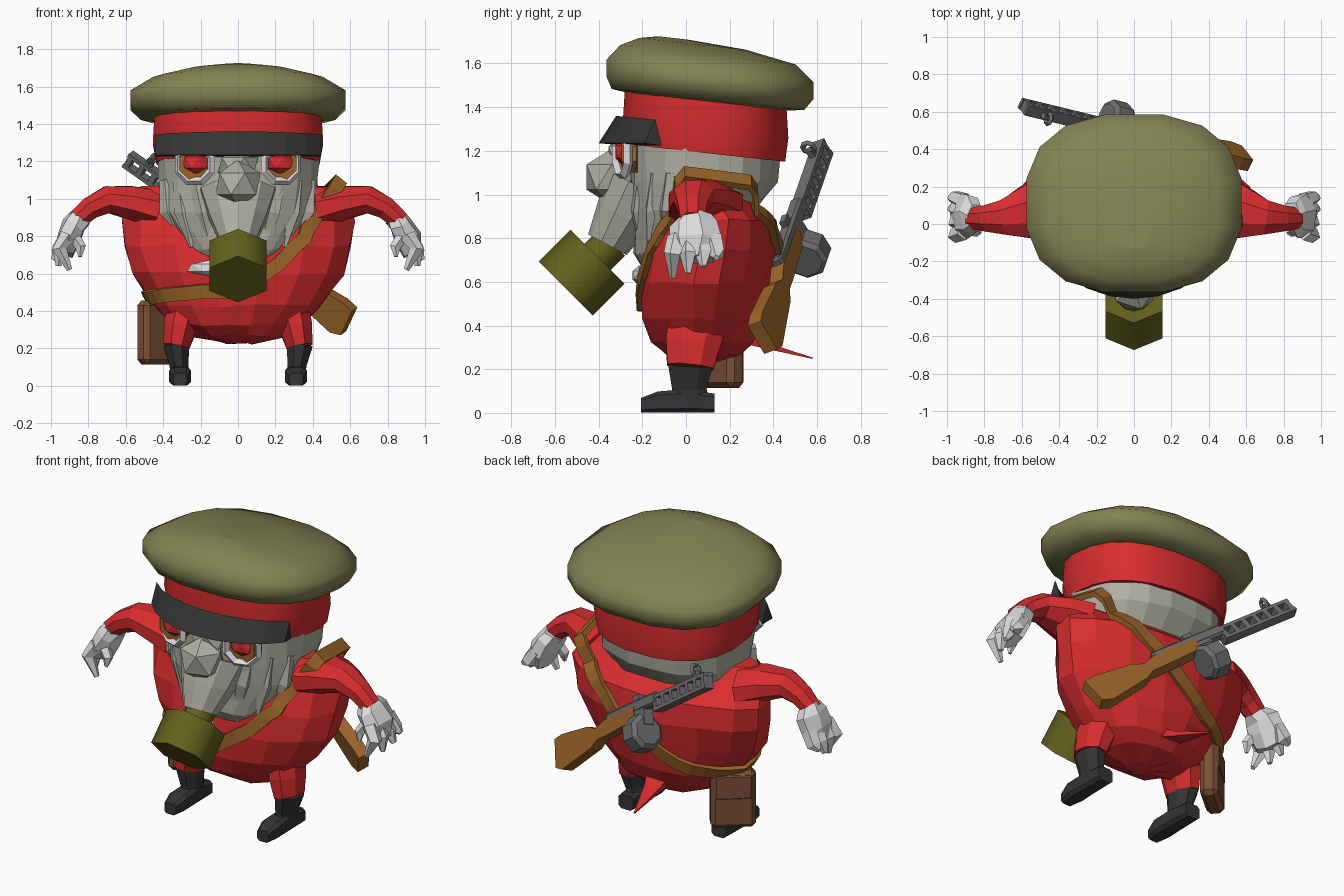
import bpy, bmesh, math, random
from mathutils import Vector, Matrix
from mathutils.bvhtree import BVHTree

random.seed(4)
if "Cube" in bpy.data.objects:
    bpy.data.objects.remove(bpy.data.objects["Cube"])


def material(name, r, g, b):
    m = bpy.data.materials.new(name)
    m.use_nodes = True
    m.diffuse_color = (r, g, b, 1)
    m.node_tree.nodes["Principled BSDF"].inputs["Base Color"].default_value = (r, g, b, 1)
    return m


RED = material("red_cloth", .68, .026, .028)
GREY = material("pale_mask", .43, .43, .37)
BERET = material("beret_green", .225, .225, .088)
OLIVE = material("filter_olive", .125, .12, .012)
WOOD = material("wood_and_leather", .33, .128, .022)
POUCH = material("pouch_brown", .2, .08, .038)
BLACK = material("black_leather", .035, .035, .035)
METAL = material("gun_metal", .16, .155, .155)
WHITE = material("white_cloth", .72, .72, .72)
Z = Vector((0, 0, 1))


def finish(name, bm, mat, smooth=False, matrix=None):
    bmesh.ops.recalc_face_normals(bm, faces=bm.faces)
    for f in bm.faces:
        f.smooth = smooth and len(f.verts) == 4
    me = bpy.data.meshes.new(name)
    bm.to_mesh(me)
    bm.free()
    me.materials.append(mat)
    ob = bpy.data.objects.new(name, me)
    bpy.context.collection.objects.link(ob)
    if matrix:
        ob.matrix_world = matrix
    return ob


def tube(name, mat, path, n=8, side=(1, 0, 0), axis=None, power=2, smooth=False,
         jitter=0, pleat=0, mirror=1):
    """Skin elliptical rings (x, y, z, half width, half depth) along a path."""
    bm = bmesh.new()
    pts = [Vector((p[0] * mirror, p[1], p[2])) for p in path]
    rings = []
    for i, (c, p) in enumerate(zip(pts, path)):
        t = Vector(axis) if axis else pts[min(i + 1, len(pts) - 1)] - pts[max(i - 1, 0)]
        t.normalize()
        u = Vector(side)
        u = (u - t * u.dot(t)).normalized()
        v = t.cross(u)
        ring = []
        for k in range(n):
            a = 2 * math.pi * (k + .5) / n
            co, si = math.cos(a), math.sin(a)
            x = math.copysign(abs(co) ** (2 / power), co)
            y = math.copysign(abs(si) ** (2 / power), si)
            f = 1 - pleat * ((k + i) % 2)
            q = c + (u * x * p[3] + v * y * p[4]) * f
            q += Vector([random.uniform(-jitter, jitter) for _ in range(3)])
            ring.append(bm.verts.new(q))
        rings.append(ring)
    for r, s in zip(rings, rings[1:]):
        for k in range(n):
            bm.faces.new((r[k], r[(k + 1) % n], s[(k + 1) % n], s[k]))
    bm.faces.new(rings[0])
    bm.faces.new(rings[-1])
    return finish(name, bm, mat, smooth)


def box(name, mat, center, size, matrix=Matrix(), bevel=0):
    bm = bmesh.new()
    bmesh.ops.create_cube(bm, size=1)
    bmesh.ops.scale(bm, vec=size, verts=bm.verts)
    if bevel:
        bmesh.ops.bevel(bm, geom=bm.edges[:], offset=bevel, segments=1, affect='EDGES')
    return finish(name, bm, mat, False, matrix @ Matrix.Translation(center))


def ball(name, mat, center, size, detail=1):
    bm = bmesh.new()
    bmesh.ops.create_icosphere(bm, subdivisions=detail, radius=1)
    bmesh.ops.scale(bm, vec=size, verts=bm.verts)
    return finish(name, bm, mat, False, Matrix.Translation(center))


def ring(name, mat, matrix, major, minor, n=8, m=4):
    bm = bmesh.new()
    vs = [[bm.verts.new(((major + minor * math.cos(b)) * math.cos(a),
                         (major + minor * math.cos(b)) * math.sin(a), minor * math.sin(b)))
           for b in [2 * math.pi * j / m for j in range(m)]]
          for a in [2 * math.pi * (i + .5) / n for i in range(n)]]
    for i in range(n):
        for j in range(m):
            bm.faces.new((vs[i][j], vs[(i + 1) % n][j], vs[(i + 1) % n][(j + 1) % m], vs[i][(j + 1) % m]))
    return finish(name, bm, mat, False, matrix)


# Round body with a pointed coat tail
body = tube("body", RED, [(0, .05, .23, .08, .06), (0, .07, .27, .25, .18), (0, .08, .33, .36, .24),
                          (0, .08, .43, .45, .28), (0, .09, .6, .57, .305), (0, .12, .75, .62, .31),
                          (0, .135, .88, .63, .28), (0, .1, .98, .6, .2), (0, .06, 1.06, .52, .11)],
            n=16, axis=Z, jitter=.01)
tube("coat_tail", RED, [(0, .2, .37, .12, .05), (-.03, .36, .31, .07, .02), (-.06, .58, .25, .004, .004)], n=4)

# Head, beard tip, nose and snout
tube("head", GREY, [(0, -.13, .67, .17, .08), (0, -.11, .73, .25, .13), (0, -.05, .82, .33, .2),
                    (0, .03, .93, .4, .29), (0, .08, 1.06, .43, .345), (0, .085, 1.23, .44, .36)],
     n=20, axis=Z, power=2.4, jitter=.008, pleat=.03)
ball("nose", GREY, (0, -.34, 1.08), (.135, .135, .13))
ball("nose_bridge", GREY, (0, -.27, 1.18), (.12, .1, .09))
tube("snout", GREY, [(0, -.22, 1.04, .21, .15), (0, -.29, .9, .16, .13), (0, -.36, .77, .1, .1)], n=10)
ball("beard_tip", WHITE, (-.14, -.215, .63), (.15, .035, .045))

# Breathing filter
tube("filter_neck", OLIVE, [(0, -.34, .78, .085, .085), (0, -.42, .7, .085, .085)], n=10, smooth=True)
tube("filter_can", OLIVE, [(0, -.405, .715, .175, .175), (0, -.55, .57, .175, .175)], n=6, smooth=True)

# Parts that come in pairs
for s, tag in ((1, "left_"), (-1, "right_")):
    for i, (x, y, x2, y2, z2) in enumerate(((.22, -.2, .13, -.19, .68), (.31, -.14, .25, -.17, .74),
                                            (.38, -.07, .34, -.1, .85))):
        tube(tag + "beard_lock_%d" % i, GREY,
             [(x, y, 1.1, .04, .03), ((x + x2) / 2, y - .02, .93, .06, .035), (x2, y2, z2, .01, .01)],
             n=5, mirror=s)
    goggle = Matrix.Translation((s * .23, -.29, 1.185)) @ Matrix.Rotation(s * .3, 4, 'Z') @ Matrix.Rotation(math.pi / 2, 4, 'X')
    ring(tag + "goggle_rim", WHITE, goggle, .098, .023)
    tube(tag + "goggle_base", WOOD, [(.235, -.22, 1.185, .09, .09), (.23, -.29, 1.185, .09, .09)], mirror=s)
    ball(tag + "eye", RED, (s * .225, -.285, 1.195), (.08, .045, .066))
    # Arm and glove
    tube(tag + "arm", RED, [(.46, .09, .95, .19, .11), (.58, .06, .98, .15, .095), (.7, .035, .995, .1, .078),
                            (.79, .03, .95, .075, .065), (.87, .03, .88, .06, .055)],
         side=(0, 1, 0), n=8, mirror=s)
    tube(tag + "glove", WHITE, [(.84, .04, .9, .07, .065), (.87, .045, .86, .115, .065), (.9, .045, .79, .125, .075),
                                (.93, .04, .71, .09, .055)],
         side=(0, 1, 0), n=7, jitter=.01, mirror=s)
    for i, (dx, y, z) in enumerate(((.9, -.06, .62), (.96, .01, .64), (.985, .08, .67), (.99, .14, .71))):
        tube(tag + "finger_%d" % i, WHITE, [(.91, y * .8 + .01, .8, .05, .045), (.955, y, .73, .042, .042),
                                            (dx, y, z, .015, .015)], side=(0, 1, 0), n=5, mirror=s)
    tube(tag + "thumb", WHITE, [(.88, -.02, .8, .04, .035), (.84, -.04, .74, .03, .03), (.845, -.05, .69, .01, .01)],
         side=(0, 1, 0), n=5, mirror=s)
    # Leg and boot
    tube(tag + "trouser_leg", RED, [(.28, .06, .44, .1, .15), (.31, .03, .31, .095, .135), (.33, .02, .21, .075, .115)],
         n=8, mirror=s)
    tube(tag + "boot_shaft", BLACK, [(.33, .02, .22, .075, .11), (.315, .015, .11, .055, .085), (.31, .02, .03, .055, .1)],
         n=8, mirror=s)
    tube(tag + "boot_foot", BLACK, [(.31, .13, .045, .05, .045), (.31, 0, .055, .055, .055),
                                    (.31, -.13, .05, .06, .05), (.31, -.205, .035, .04, .035)],
         n=8, axis=(0, -1, 0), power=4, mirror=s)

# Cap: red band, soft crown and peak
tilt = (0, .11, 1)
tube("cap_band", RED, [(0, .09, 1.19, .44, .37), (0, .09, 1.3, .46, .385), (0, .09, 1.46, .45, .375)],
     n=20, axis=tilt, power=2.4, smooth=True)
tube("cap_crown", BERET, [(0, .1, 1.425, .43, .37), (0, .1, 1.435, .53, .45), (0, .11, 1.49, .585, .485),
                          (0, .11, 1.565, .585, .485), (0, .1, 1.64, .46, .41), (0, .03, 1.69, .26, .25),
                          (0, -.06, 1.717, .08, .07)],
     n=16, axis=tilt, power=2.5, smooth=True)
bm = bmesh.new()
rows = []
sweep = math.radians(55)
for i in range(9):
    t = sweep * (i - 4) / 4
    x = .445 * math.sin(t) / math.sin(sweep)
    rows.append((bm.verts.new((x, .1 - .42 * math.cos(t), 1.32 + .04 * math.cos(t))),
                 bm.verts.new((x, .09 - .49 * math.cos(t), 1.235)),
                 bm.verts.new((x * .97, .13 - .42 * math.cos(t), 1.225))))
for a, b in zip(rows, rows[1:]):
    for j in range(3):
        bm.faces.new((a[j], b[j], b[(j + 1) % 3], a[(j + 1) % 3]))
bm.faces.new(rows[0])
bm.faces.new(rows[-1])
finish("cap_peak", bm, BLACK)

# Strap laid over the body surface, standing free at the shoulder
skin = BVHTree.FromPolygons([v.co for v in body.data.vertices], [p.vertices[:] for p in body.data.polygons])
guide = [Vector(p) for p in ((.54, 0, 1.09), (.45, -.1, .94), (.36, -.17, .8), (.22, -.22, .65), (0, -.24, .5),
                             (-.2, -.22, .5), (-.42, -.14, .47), (-.5, .08, .47), (-.4, .26, .45), (-.2, .38, .5),
                             (0, .43, .62), (.2, .43, .76), (.38, .37, .92), (.5, .29, 1.05))]
spots = []
for a, b in zip(guide, guide[1:] + guide[:1]):
    for f in (0, .33, .67):
        p = a.lerp(b, f)
        if p.z < 1:
            spots.append(skin.find_nearest(p)[:2])
        else:
            spots.append((p, (p - Vector((.3, .12, .8))).normalized()))
bm = bmesh.new()
loops = []
for i, (p, nrm) in enumerate(spots):
    t = spots[(i + 1) % len(spots)][0] - spots[i - 1][0]
    out = (nrm + spots[i - 1][1] + spots[(i + 1) % len(spots)][1]).normalized()
    w = t.cross(out).normalized() * .038
    loops.append([bm.verts.new(p + w * a + out * b) for a, b in ((-1, -.01), (1, -.01), (1, .022), (-1, .022))])
for i, a in enumerate(loops):
    b = loops[(i + 1) % len(loops)]
    for j in range(4):
        bm.faces.new((a[j], b[j], b[(j + 1) % 4], a[(j + 1) % 4]))
finish("shoulder_strap", bm, WOOD)

# Hip pouch with a flap
hip = Matrix.Translation((-.425, .16, .285)) @ Matrix.Rotation(math.radians(40), 4, 'Z')
box("pouch", POUCH, (0, 0, 0), (.25, .1, .34), hip, .025)
box("pouch_flap", POUCH, (0, .045, .08), (.2, .02, .14), hip, .006)

# Gun slung on the back, built along its own x axis from butt to muzzle
butt, muzzle = Vector((.61, .335, .365)), Vector((-.6, .63, 1.22))
along = (muzzle - butt).normalized()
up = Vector((.42, -.48, .76))
up = (up - along * up.dot(along)).normalized()
gun = Matrix((along, up.cross(along), up)).transposed().to_4x4()
gun.translation = butt
bm = bmesh.new()
outline = ((0, -.11), (.01, .05), (.08, .06), (.34, .035), (.41, .005), (.5, .03), (.8, .03),
           (.8, -.045), (.5, -.06), (.42, -.06), (.36, -.09), (.06, -.135))
face = bm.faces.new([bm.verts.new((x, -.035, z)) for x, z in outline])
made = bmesh.ops.extrude_face_region(bm, geom=[face])
bmesh.ops.translate(bm, vec=(0, .07, 0), verts=[v for v in made["geom"] if isinstance(v, bmesh.types.BMVert)])
finish("gun_stock", bm, WOOD, False, gun)
box("gun_receiver", METAL, (.76, 0, .03), (.5, .065, .07), gun, .012)
box("magazine_housing", METAL, (.82, 0, -.04), (.14, .06, .1), gun)
box("rear_sight", METAL, (.8, 0, .075), (.06, .03, .04), gun)
for z in (-.035, .035):
    box("shroud_rail", METAL, (1.24, 0, z), (.52, .06, .02), gun)
for i in range(7):
    box("shroud_bar", METAL, (1.0 + .08 * i, 0, 0), (.03, .06, .07), gun)
box("front_sight_post", METAL, (1.38, 0, .055), (.04, .03, .05), gun)
ring("front_sight_ring", METAL, gun @ Matrix.Translation((1.38, 0, .09)) @ Matrix.Rotation(math.pi / 2, 4, 'Y'), .026, .014)
drum = tube("drum_magazine", METAL, [(.75, 0, -.125, .085, .085), (.77, 0, -.125, .105, .105),
                                     (.86, 0, -.125, .105, .105), (.88, 0, -.125, .08, .08)], n=8, side=(0, 1, 0))
drum.matrix_world = gun
